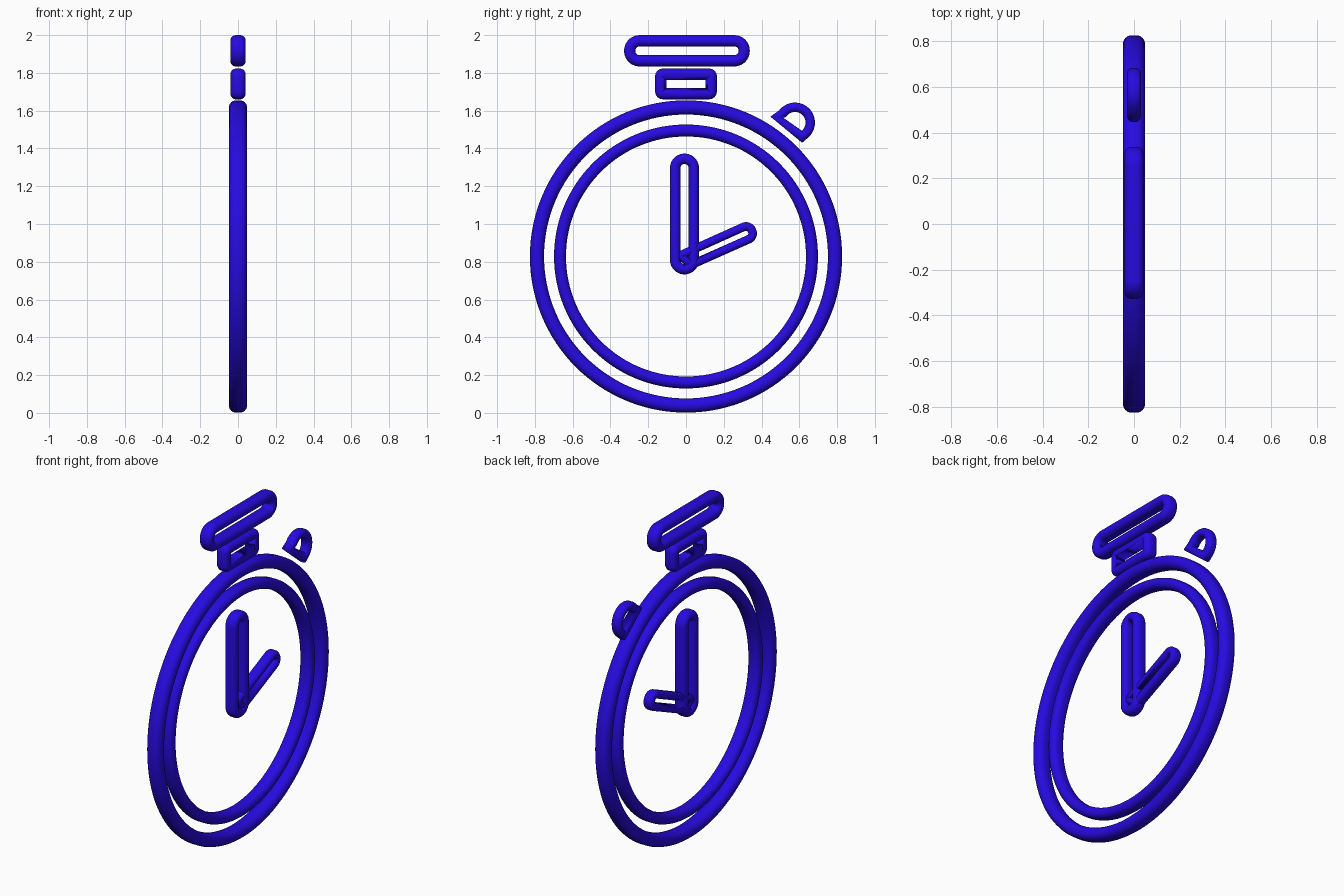
import bpy, bmesh
from math import pi, sin, cos, tan, radians
from mathutils import Vector

cube = bpy.data.objects.get("Cube")
if cube:
    bpy.data.objects.remove(cube)

blue = bpy.data.materials.new("royal_blue")
blue.use_nodes = True
colour = (0.02, 0.003, 0.75, 1)
blue.diffuse_color = colour
blue.node_tree.nodes["Principled BSDF"].inputs["Base Color"].default_value = colour


def arc(centre, radius, start, end, steps):
    """Points along an arc in the (y, z) plane, angles in degrees."""
    return [Vector((centre[0] + radius * cos(a), centre[1] + radius * sin(a)))
            for a in (radians(start + (end - start) * i / steps) for i in range(steps + 1))]


def fillet(corners, radii, steps=10):
    """Round each corner of a counter-clockwise polygon."""
    pts = [Vector(c) for c in corners]
    path = []
    for i, p in enumerate(pts):
        a = (p - pts[i - 1]).normalized()
        b = (pts[(i + 1) % len(pts)] - p).normalized()
        turn = a.angle(b)
        r = radii[i]
        start = p - a * r * tan(turn / 2)
        left = Vector((-a.y, a.x))
        for k in range(steps + 1):
            t = turn * k / steps
            path.append(start + a * r * sin(t) + left * r * (1 - cos(t)))
    return path


def box(y0, y1, z0, z1):
    return [(y0, z0), (y1, z0), (y1, z1), (y0, z1)]


def tube(name, path, radius, half_depth, sides=20):
    """Sweep a slightly deepened round section along a closed path."""
    stretch = half_depth - radius
    section = []
    for k in range(sides):
        a = 2 * pi * (k + 0.5) / sides
        section.append((radius * cos(a), radius * sin(a) + (stretch if sin(a) > 0 else -stretch)))
    bm = bmesh.new()
    rings = []
    for i, p in enumerate(path):
        a = (p - path[i - 1]).normalized()
        b = (path[(i + 1) % len(path)] - p).normalized()
        along = (a + b).normalized()
        out = Vector((along.y, -along.x))
        mitre = min(1 / max(along.dot(a), 0.1), 1.35)
        rings.append([bm.verts.new((v, p.x + out.x * u * mitre, p.y + out.y * u * mitre))
                      for u, v in section])
    for i, ring in enumerate(rings):
        last = rings[i - 1]
        for k in range(sides):
            n = (k + 1) % sides
            bm.faces.new((last[k], last[n], ring[n], ring[k]))
    bmesh.ops.recalc_face_normals(bm, faces=bm.faces)
    for f in bm.faces:
        f.smooth = True
    mesh = bpy.data.meshes.new(name)
    bm.to_mesh(mesh)
    bm.free()
    mesh.materials.append(blue)
    obj = bpy.data.objects.new(name, mesh)
    bpy.context.collection.objects.link(obj)
    return obj


# Case and dial rings
centre = (0, 0.828)
tube("case_ring", arc(centre, 0.789, 0, 360, 128)[:-1], 0.038, 0.048)
tube("dial_ring", arc(centre, 0.667, 0, 360, 128)[:-1], 0.032, 0.042)

# Crown: wide pill on a short stem
tube("crown_cap", fillet(box(-0.298, 0.308, 1.864, 1.97), [0.052] * 4), 0.03, 0.041)
tube("crown_stem", fillet(box(-0.134, 0.134, 1.69, 1.793), [0.012] * 4, 4), 0.03, 0.04)

# Half-round side button
button = [Vector((0.614, 1.462))] + arc((0.577, 1.537), 0.081, -50, 145, 24) + [Vector((0.48, 1.566))]
tube("side_button", button, 0.025, 0.032)

# Hands
tube("minute_hand", fillet(box(-0.057, 0.041, 0.761, 1.345), [0.0485] * 4), 0.028, 0.038)
hour = [(-0.032, 0.833), (0.032, 0.786), (0.363, 0.933), (0.335, 0.998)]
tube("hour_hand", fillet(hour, [0.01, 0.01, 0.033, 0.033], 8), 0.023, 0.033)
